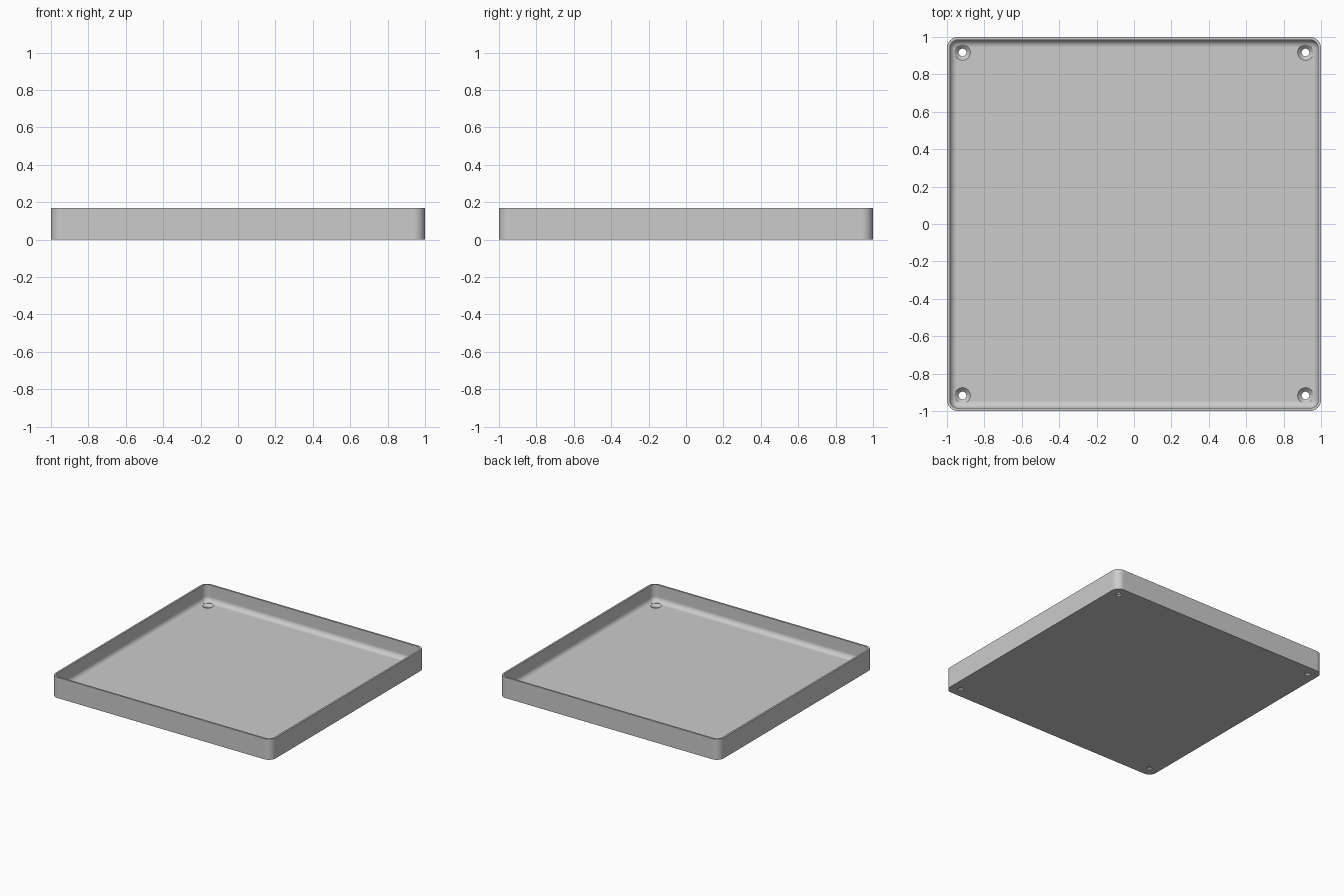
import bpy, bmesh
from math import sin, cos, pi

cube = bpy.data.objects.get("Cube")
if cube:
    bpy.data.objects.remove(cube, do_unlink=True)

HEIGHT, WALL, FLOOR = 0.17, 0.015, 0.033
CORNER, FILLET = 0.06, 0.04
HOLE_POS, HOLE_R, SINK_R = 0.917, 0.021, 0.042


def rounded_square(inset, z, steps=10):
    """Ring of points following the tray outline, moved inward by inset."""
    r, c = CORNER - inset, 1 - CORNER
    ring = []
    for q, (sx, sy) in enumerate([(1, 1), (-1, 1), (-1, -1), (1, -1)]):
        for i in range(steps + 1):
            a = (q + i / steps) * pi / 2
            ring.append((sx * c + r * cos(a), sy * c + r * sin(a), z))
    return ring


def circle(x, y, r, z, n=32):
    return [(x + r * cos(2 * pi * i / n), y + r * sin(2 * pi * i / n), z) for i in range(n)]


def skin(bm, rings):
    """Join a stack of rings with quads and cap both ends."""
    loops = [[bm.verts.new(p) for p in ring] for ring in rings]
    for a, b in zip(loops, loops[1:]):
        for i in range(len(a)):
            j = (i + 1) % len(a)
            bm.faces.new((a[i], a[j], b[j], b[i]))
    bm.faces.new(loops[0][::-1])
    bm.faces.new(loops[-1])


def make_object(name, bm):
    bmesh.ops.recalc_face_normals(bm, faces=bm.faces)
    mesh = bpy.data.meshes.new(name)
    bm.to_mesh(mesh)
    bm.free()
    obj = bpy.data.objects.new(name, mesh)
    bpy.context.collection.objects.link(obj)
    return obj


# Tray: outer wall, rim, inner wall, then a fillet down to the floor
profile = [(0, 0), (0, HEIGHT), (WALL, HEIGHT)]
for i in range(9):
    a = i / 8 * pi / 2
    profile.append((WALL + FILLET * (1 - cos(a)), FLOOR + FILLET * (1 - sin(a))))
bm = bmesh.new()
skin(bm, [rounded_square(inset, z) for inset, z in profile])
tray = make_object("tray", bm)

# Countersunk screw holes in the four corners
bm = bmesh.new()
sink_bottom = FLOOR - (SINK_R - HOLE_R)
for x in (-HOLE_POS, HOLE_POS):
    for y in (-HOLE_POS, HOLE_POS):
        skin(bm, [circle(x, y, r, z) for r, z in (
            (HOLE_R, -0.05), (HOLE_R, sink_bottom), (SINK_R, FLOOR), (SINK_R, 0.06))])
cutter = make_object("screw_hole_cutter", bm)
cutter.hide_render = True

cut = tray.modifiers.new("screw_holes", 'BOOLEAN')
cut.operation = 'DIFFERENCE'
cut.solver = 'EXACT'
cut.object = cutter
bpy.ops.object.select_all(action='DESELECT')
tray.select_set(True)
bpy.context.view_layer.objects.active = tray
bpy.ops.object.modifier_apply(modifier=cut.name)
bpy.data.objects.remove(cutter, do_unlink=True)

# Grey finish
grey = bpy.data.materials.new("light_grey")
grey.use_nodes = True
colour = (0.6, 0.6, 0.6, 1)
grey.diffuse_color = colour
grey.node_tree.nodes["Principled BSDF"].inputs["Base Color"].default_value = colour
tray.data.materials.clear()
tray.data.materials.append(grey)

# Smooth curves, flat floor and walls
bpy.ops.object.shade_smooth_by_angle(angle=pi / 6)
weighted = tray.modifiers.new("flat_faces", 'WEIGHTED_NORMAL')
weighted.keep_sharp = True
